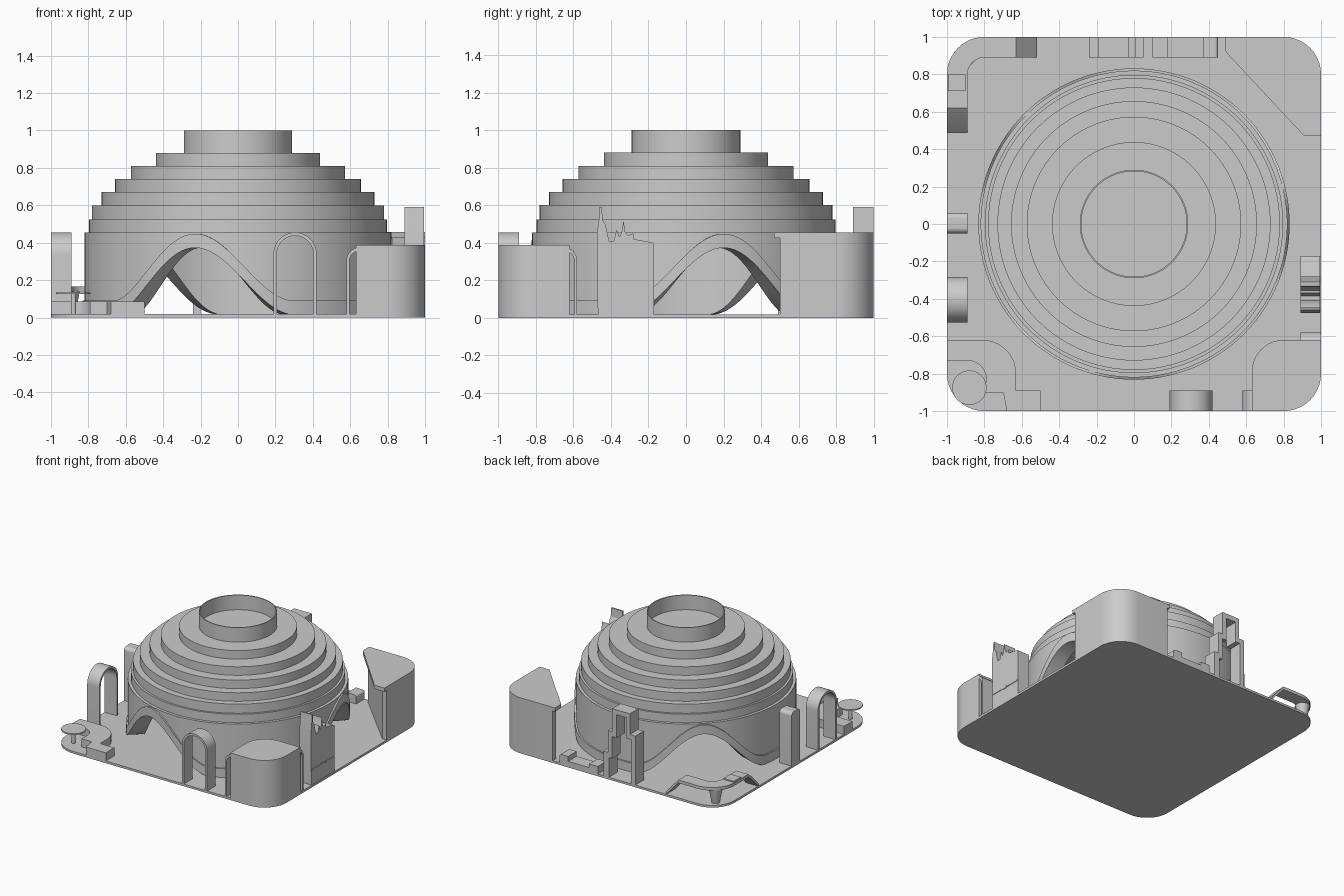
import bpy, bmesh
from math import sin, cos, pi, radians, tan
from mathutils import Vector

if "Cube" in bpy.data.objects:
    bpy.data.objects.remove(bpy.data.objects["Cube"])


def finish(name, bm, smooth=True):
    bmesh.ops.remove_doubles(bm, verts=bm.verts, dist=1e-5)
    bmesh.ops.recalc_face_normals(bm, faces=bm.faces)
    me = bpy.data.meshes.new(name)
    bm.to_mesh(me)
    bm.free()
    ob = bpy.data.objects.new(name, me)
    bpy.context.collection.objects.link(ob)
    if smooth:
        bpy.ops.object.select_all(action='DESELECT')
        ob.select_set(True)
        bpy.context.view_layer.objects.active = ob
        bpy.ops.object.shade_smooth_by_angle(angle=radians(30))
    return ob


def rounded(pts, n=10):
    """Outline whose points may carry a third value: the corner radius."""
    out = []
    for i, p in enumerate(pts):
        c = Vector(p[:2])
        r = p[2] if len(p) > 2 else 0
        if not r:
            out.append(c)
            continue
        a = (Vector(pts[i - 1][:2]) - c).normalized()
        b = (Vector(pts[(i + 1) % len(pts)][:2]) - c).normalized()
        half = a.angle(b) / 2
        o = c + (a + b).normalized() * (r / sin(half))
        s = c + a * (r / tan(half)) - o
        e = c + b * (r / tan(half)) - o
        ang = s.angle(e)
        for k in range(n + 1):
            t = k / n
            out.append(o + (s * sin((1 - t) * ang) + e * sin(t * ang)) / sin(ang))
    return out


def circle(x, y, r, n=40):
    return [(x + r * cos(2 * pi * k / n), y + r * sin(2 * pi * k / n)) for k in range(n)]


def prism(name, pts, axis, lo, hi):
    """Extrude a 2D outline along an axis."""
    put = {'z': lambda u, v, w: (u, v, w), 'y': lambda u, v, w: (u, w, v),
           'x': lambda u, v, w: (w, u, v)}[axis]
    bm = bmesh.new()
    ps = rounded(pts)
    rows = [[bm.verts.new(put(p[0], p[1], w)) for p in ps] for w in (lo, hi)]
    for row in rows:
        bm.faces.new(row)
    n = len(ps)
    for i in range(n):
        j = (i + 1) % n
        bm.faces.new((rows[0][i], rows[0][j], rows[1][j], rows[1][i]))
    return finish(name, bm)


def rect(a, b, c, d):
    return [(a, c), (b, c), (b, d), (a, d)]


def loft(name, stations, closed):
    """Skin matching closed cross-sections."""
    bm = bmesh.new()
    rows = [[bm.verts.new(p) for p in s] for s in stations]
    m = len(rows[0])
    for i in range(len(rows) if closed else len(rows) - 1):
        a, b = rows[i], rows[(i + 1) % len(rows)]
        for k in range(m):
            bm.faces.new((a[k], a[(k + 1) % m], b[(k + 1) % m], b[k]))
    if not closed:
        bm.faces.new(rows[0])
        bm.faces.new(rows[-1])
    return finish(name, bm)


def lathe(name, prof, x=0, y=0, n=128):
    loft(name, [[(x + r * cos(2 * pi * i / n), y + r * sin(2 * pi * i / n), z)
                 for r, z in prof] for i in range(n)], True)


# base plate
prism("base_plate", [(-1, -1, .2), (1, -1, .2), (1, 1, .2), (-1, 1, .2)], 'z', 0, .018)

# stepped dome with open tube on top
tiers = [(.82, .455), (.797, .525), (.78, .6), (.73, .67), (.657, .74), (.573, .81), (.438, .88), (.29, 1)]
prof = [(.001, .44), (.82, .44)]
for i, (r, z) in enumerate(tiers):
    if i:
        prof.append((r, tiers[i - 1][1]))
    prof.append((r, z))
lathe("stepped_dome", prof + [(.282, 1), (.282, .88), (.001, .88)])


# dome wall with three bell-shaped openings, and the raised band that follows them
def bell(deg):
    d = abs((deg + 106 + 60) % 120 - 60)
    return .5 * (1 + cos(pi * min(d / 37, 1)))


def wall(name, ro, ri, bottom, top, n=240):
    st = []
    for i in range(n):
        deg = 360 * i / n
        c, s = cos(radians(deg)), sin(radians(deg))
        b, t = bottom(deg), top(deg)
        st.append([(ro * c, ro * s, b), (ro * c, ro * s, t), (ri * c, ri * s, t), (ri * c, ri * s, b)])
    loft(name, st, True)


sill = lambda d: .016 + .357 * bell(d)
wall("dome_wall", .82, .7, sill, lambda d: .45)
wall("arch_band", .832, .81, sill, lambda d: sill(d) + .075)


# open hoops on the front and left edges
def hoop(name, axis, mid, half, top, t, lo, hi):
    def arc(r):
        return [(mid + r * cos(pi * k / 24), top - half + r * sin(pi * k / 24)) for k in range(25)]
    outer = [(mid + half, .016)] + arc(half) + [(mid - half, .016)]
    inner = [(mid + half - t, .016)] + arc(half - t) + [(mid - half + t, .016)]
    prism(name, outer + inner[::-1], axis, lo, hi)


hoop("front_hoop", 'y', .305, .115, .455, .018, -1, -.89)
hoop("left_hoop", 'x', -.405, .122, .455, .018, -1, -.89)

# left edge slab
prism("left_slab", [(-.05, .016), (.06, .016), (.06, .455, .03), (-.05, .455, .03)], 'x', -1, -.89)

# front right corner tower with edge panels and lid
quad = [(.63, -1), (1, -1, .2), (1, -.62), (.63, -.62, .17)]
prism("corner_tower", quad, 'z', .016, .365)
prism("corner_tower_lid", quad, 'z', .365, .387)
panel = [(.58, .016), (.8, .016), (.8, .375), (.58, .375, .07)]
inner = [(.74, .016), (.595, .016), (.595, .355, .06), (.74, .355)]
frame = [(.58, .016), (.595, .016), (.595, .358, .06), (.8, .358), (.8, .375), (.58, .375, .07)]
prism("tower_frame_front", frame, 'y', -1, -.89)
prism("tower_frame_side", [(-p[0],) + p[1:] for p in frame], 'x', .89, 1)

# back right corner tower, triangular
prism("triangle_tower", [(.51, 1), (.51, .96), (.96, .5), (1, .5), (1, 1, .2)], 'z', .016, .425)
prism("triangle_tower_lid", [(.49, 1), (.49, .92, .02), (.91, .47, .03), (1, .47), (1, 1, .2)], 'z', .425, .456)

# spired building on the right edge
skyline = [(-.47, .016), (-.17, .016), (-.17, .4, .02), (-.28, .42), (-.28, .45), (-.31, .44),
           (-.325, .46), (-.333, .52), (-.342, .46), (-.355, .43), (-.37, .47), (-.385, .41),
           (-.41, .41), (-.43, .5), (-.445, .52), (-.448, .59), (-.46, .59), (-.465, .52), (-.475, .45)]
prism("spired_building", skyline, 'x', .89, .995)
for a, b in ((-.465, -.345), (-.295, -.175)):
    prism("building_ledge", rect(a, b, .135, .145), 'x', .99, 1)
prism("building_latch", rect(-.345, -.305, .13, .15), 'x', .99, 1)

# front left low platform and round table
prism("low_platform", [(-1, -.62), (-.63, -.62, .18), (-.63, -.89), (-.5, -.89), (-.5, -1), (-.68, -1),
                       (-.7, -.9), (-.79, -.9), (-.79, -.73, .1), (-1, -.73)], 'z', .016, .085)
prism("table_top", circle(-.88, -.875, .092), 'z', .125, .135)
prism("table_stem", circle(-.88, -.875, .014, 16), 'z', .016, .126)

# back left curved canopy with sloping ends and funnel support
path = [((-.8, y), (-1, 0)) for y in (.49, .57, .62, .7)]
path += [((-.8, .8), (cos(a), sin(a))) for a in [pi - pi / 2 * k / 12 for k in range(13)]]
path += [((x, .8), (0, 1)) for x in (-.7, -.63, -.52)]
st = []
for k, (o, d) in enumerate(path):
    z = .016 if k in (0, len(path) - 1) else .1 if k == 1 else .14
    P = lambda r, h: (o[0] + r * d[0], o[1] + r * d[1], h)
    st.append([P(.2, z), P(.2, z + .025), P(.09, z + .025), P(.09, z)])
loft("corner_canopy", st, False)
lathe("canopy_funnel", [(.001, .016), (.03, .016), (.055, .145), (.001, .145)], -.9, .9, 32)
prism("canopy_step", rect(-.995, -.9, .71, .8), 'z', .15, .175)

# stepped doorway frame on the back edge
prism("back_doorway", [(-.24, .016), (-.2, .016), (-.2, .38), (-.16, .38), (-.16, .55), (-.07, .55),
                       (-.07, .36), (-.03, .36), (-.03, .18), (.0, .18), (.0, .016), (.05, .016),
                       (.05, .22), (.01, .22), (.01, .4), (-.03, .4), (-.03, .59), (-.19, .59),
                       (-.19, .42), (-.24, .42)], 'y', .89, 1)

# low rails on the back edge
prism("back_rail", [(.1, .016), (.45, .016), (.45, .09, .02), (.37, .09), (.37, .05), (.18, .05),
                    (.18, .08), (.1, .08)], 'y', .89, 1)
